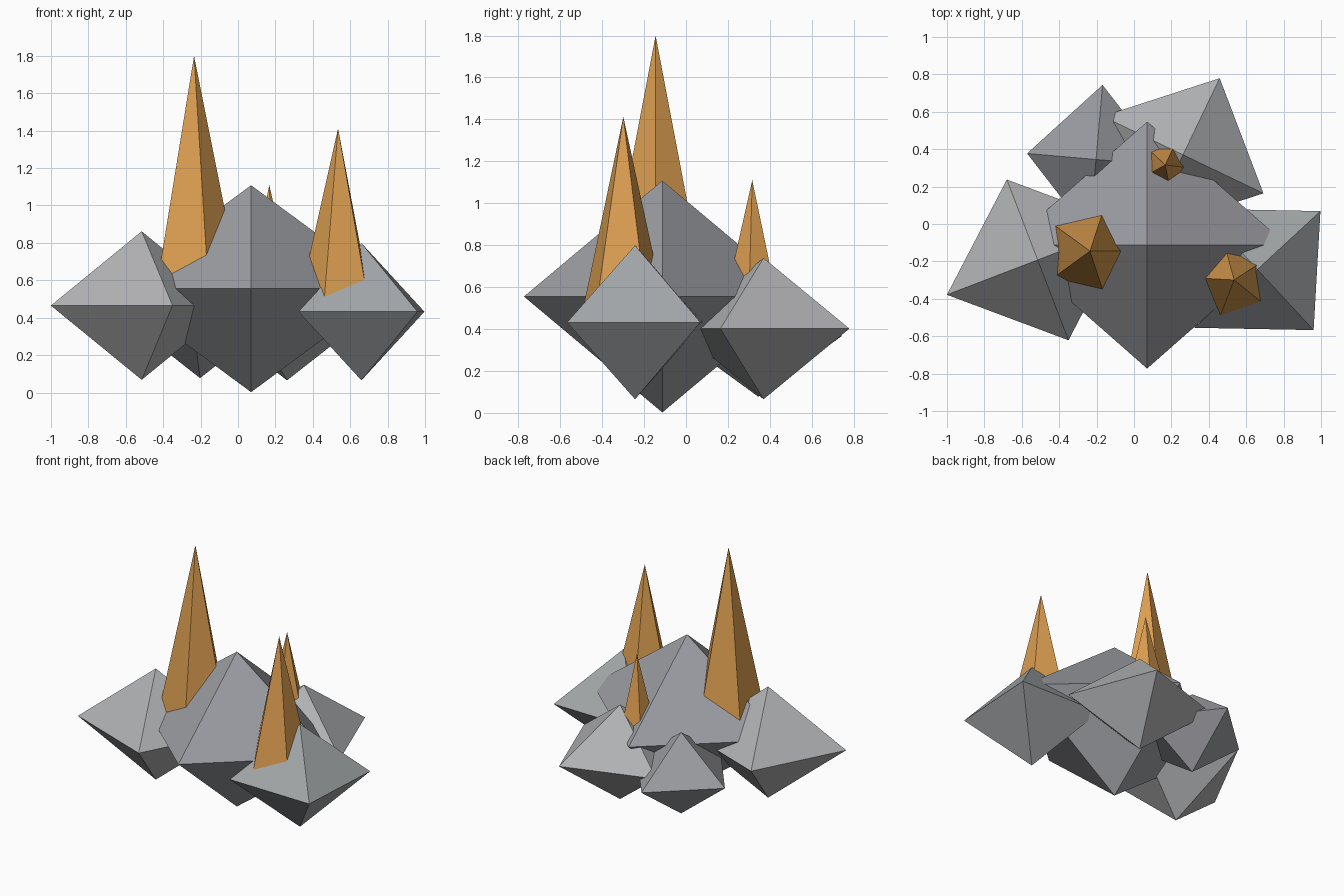
import bpy, bmesh
from math import cos, sin, radians

if "Cube" in bpy.data.objects:
    bpy.data.objects.remove(bpy.data.objects["Cube"])


def colour(name, r, g, b):
    mat = bpy.data.materials.new(name)
    mat.diffuse_color = (r, g, b, 1)
    mat.use_nodes = True
    mat.node_tree.nodes["Principled BSDF"].inputs["Base Color"].default_value = mat.diffuse_color
    return mat


amber = colour("amber", 0.72, 0.345, 0.082)
dark_stone = colour("dark_stone", 0.33, 0.335, 0.36)
mid_stone = colour("mid_stone", 0.365, 0.385, 0.395)
light_stone = colour("light_stone", 0.44, 0.445, 0.455)


def hull(name, points, mat):
    """Flat-faced convex solid around a few corner points."""
    bm = bmesh.new()
    for p in points:
        bm.verts.new(p)
    bmesh.ops.convex_hull(bm, input=bm.verts[:])
    bmesh.ops.dissolve_limit(bm, angle_limit=radians(0.5),
                             verts=bm.verts[:], edges=bm.edges[:])
    bmesh.ops.recalc_face_normals(bm, faces=bm.faces[:])
    me = bpy.data.meshes.new(name)
    bm.to_mesh(me)
    bm.free()
    me.materials.append(mat)
    ob = bpy.data.objects.new(name, me)
    bpy.context.collection.objects.link(ob)


def rock(name, mat, x, y, z, ra, rb, rz, angle):
    """Stretched octahedron, turned about z."""
    c, s = cos(radians(angle)), sin(radians(angle))
    pts = [(x, y, z + rz), (x, y, z - rz)]
    for k in (-1, 1):
        pts += [(x + k * ra * c, y + k * ra * s, z),
                (x - k * rb * s, y + k * rb * c, z)]
    hull(name, pts, mat)


def crystal(name, x, y, top, base, slope, phase):
    """Five-sided spike with its foot sunk in the rocks."""
    r = slope * (top - base)
    pts = [(x, y, top)]
    for i in range(5):
        a = radians(phase + 72 * i)
        pts.append((x + r * cos(a), y + r * sin(a), base))
    hull(name, pts, amber)


# Cluster of boulders
rock("centre_rock", dark_stone, 0.07, -0.113, 0.555, 0.75, 0.66, 0.553, 0)
rock("left_rock", light_stone, -0.515, -0.192, 0.465, 0.52, 0.46, 0.397, 21)
rock("right_rock", mid_stone, 0.66, -0.243, 0.432, 0.459, 0.442, 0.367, 42.8)
rock("back_right_rock", light_stone, 0.262, 0.37, 0.402, 0.477, 0.454, 0.337, -25.6)
rock("back_left_rock", dark_stone, -0.203, 0.345, 0.367, 0.37, 0.40, 0.29, -5)

# Crystal spikes
crystal("tall_crystal", -0.235, -0.145, 1.80, 0.55, 0.20, 0)
crystal("middle_crystal", 0.535, -0.299, 1.412, 0.43, 0.225, 33)
crystal("small_crystal", 0.167, 0.316, 1.11, 0.55, 0.23, 65)
